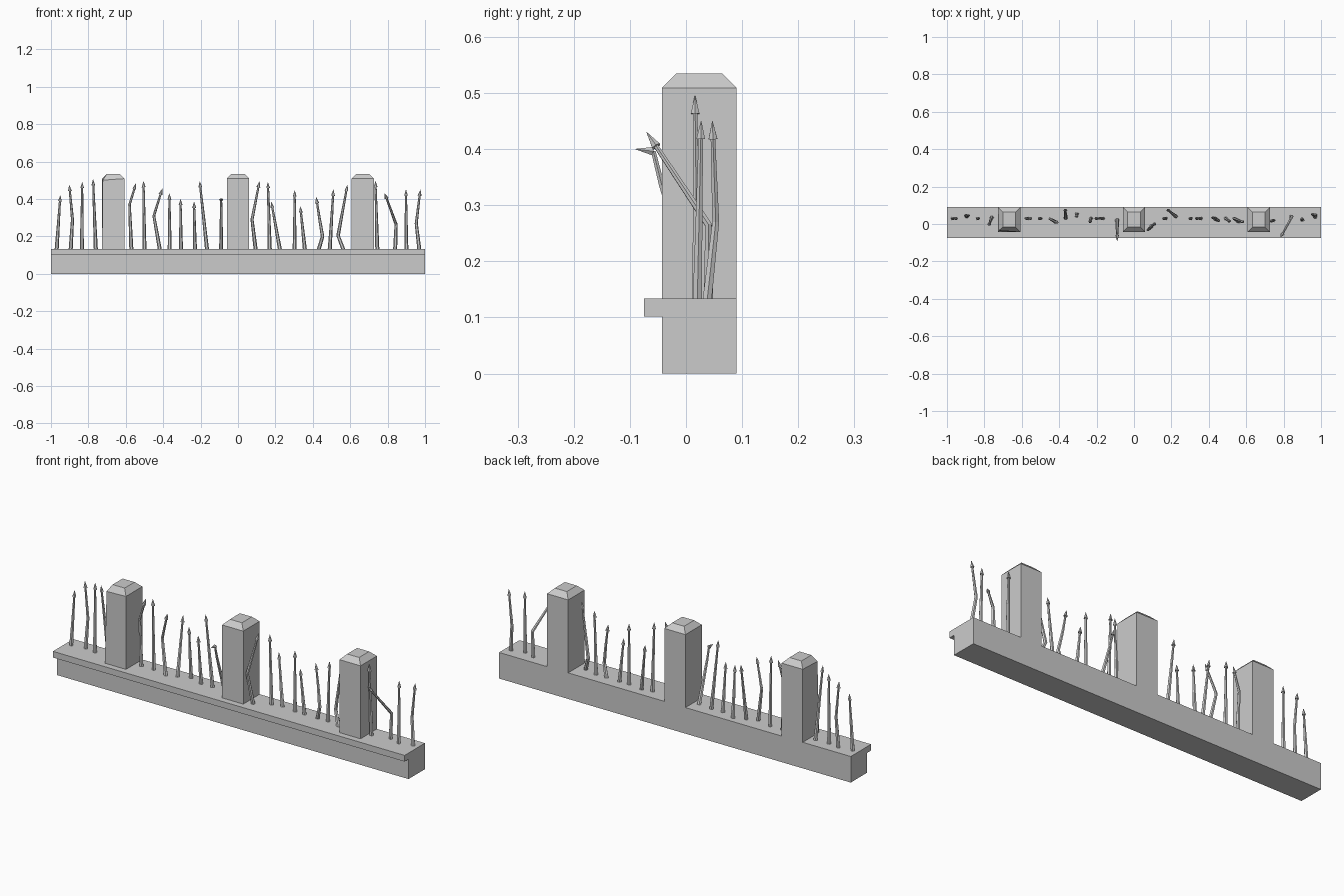
import bpy, bmesh
from mathutils import Vector
from math import cos, sin, pi

if "Cube" in bpy.data.objects:
    bpy.data.objects.remove(bpy.data.objects["Cube"])


def make_object(name, bm):
    bmesh.ops.recalc_face_normals(bm, faces=bm.faces)
    mesh = bpy.data.meshes.new(name)
    bm.to_mesh(mesh)
    bm.free()
    obj = bpy.data.objects.new(name, mesh)
    bpy.context.collection.objects.link(obj)
    return obj


def loft(bm, rings):
    """Bridge equal-sized rings of points into a closed solid."""
    loops = [[bm.verts.new(p) for p in ring] for ring in rings]
    n = len(loops[0])
    for a, b in zip(loops, loops[1:]):
        for i in range(n):
            j = (i + 1) % n
            bm.faces.new((a[i], a[j], b[j], b[i]))
    bm.faces.new(loops[0])
    bm.faces.new(loops[-1])


FRONT, BACK, LEDGE = -0.043, 0.09, 0.134

# base wall with an overhanging front ledge
profile = [(BACK, 0), (BACK, LEDGE), (-0.075, LEDGE), (-0.075, 0.102), (FRONT, 0.102), (FRONT, 0)]
bm = bmesh.new()
loft(bm, [[(x, y, z) for y, z in profile] for x in (-1, 1)])
make_object("base_wall", bm)


# pillars with chamfered caps
def rect(cx, z, inset=0):
    w, f, b = 0.06 - inset, FRONT + inset, BACK - inset
    return [Vector((cx - w, f, z)), Vector((cx + w, f, z)), Vector((cx + w, b, z)), Vector((cx - w, b, z))]


for label, cx in (("left", -0.667), ("middle", 0), ("right", 0.667)):
    rings = [rect(cx, LEDGE), rect(cx, 0.509), rect(cx, 0.535, 0.026)]
    if label == "left":  # worn front corner
        rings[1][0] += Vector((0.004, 0.008, -0.008))
    bm = bmesh.new()
    loft(bm, rings)
    make_object(label + "_pillar", bm)


# spikes: tapered six-sided shaft through the points, then an arrow-like head
def spike(name, points, head_dir=None):
    pts = [Vector(p) for p in points]
    tip = pts[-1]
    d = Vector(head_dir).normalized() if head_dir else (tip - pts[-2]).normalized()
    neck = tip - d * 0.032
    path = pts[:-1] + [neck]

    def ring(center, axis, radius):
        q = Vector((0, 0, 1)).rotation_difference(axis)
        return [center + q @ Vector((radius * cos(i * pi / 3), radius * 0.85 * sin(i * pi / 3), 0))
                for i in range(6)]

    shaft = []
    z0, z1 = path[0].z, max(path[-1].z, path[0].z + 0.01)
    for i, p in enumerate(path):
        axis = (path[min(i + 1, len(path) - 1)] - path[max(i - 1, 0)]).normalized()
        if i == 0:
            axis = Vector((0, 0, 1))
        shaft.append(ring(p, axis, 0.011 - 0.0055 * (p.z - z0) / (z1 - z0)))
    bm = bmesh.new()
    loft(bm, shaft)
    loft(bm, [ring(neck, d, 0.0105), ring(tip, d, 0.0006)])
    make_object(name, bm)


Z = 0.125
spikes = [
    [(-.97, .03, Z), (-.95, .03, .42)],
    [(-.895, .04, Z), (-.885, .045, .29), (-.902, .045, .475)],
    [(-.835, .03, Z), (-.833, .03, .49)],
    [(-.76, .035, Z), (-.775, -.005, .505)],
    [(-.57, .03, Z), (-.58, .03, .37), (-.545, .03, .485)],
    [(-.50, .03, Z), (-.505, .03, .495)],
    [(-.417, .01, Z), (-.45, .028, .31), (-.405, .005, .455)],
    [(-.365, .03, Z), (-.367, .078, .43)],
    [(-.305, .055, Z), (-.307, .04, .40)],
    [(-.23, .03, Z), (-.235, .012, .385)],
    [(-.165, .03, Z), (-.205, .03, .495)],
    [(.095, -.01, Z), (.075, -.032, .29), (.115, .005, .495)],
    [(.17, .03, Z), (.16, .03, .49)],
    [(.225, .04, Z), (.178, .078, .385)],
    [(.303, .03, Z), (.303, .03, .445)],
    [(.358, .03, Z), (.333, .03, .36)],
    [(.43, .03, Z), (.452, .018, .20), (.435, .03, .30), (.418, .035, .41)],
    [(.49, .03, Z), (.51, .015, .45)],
    [(.565, .01, Z), (.535, .03, .205), (.585, .01, .475)],
    [(.745, .02, Z), (.735, .016, .495)],
    [(.84, .04, Z), (.845, .04, .265), (.785, -.07, .43)],
    [(.90, .02, Z), (.898, .027, .45)],
    [(.97, .037, Z), (.953, .053, .27), (.975, .047, .45)],
]
for i, pts in enumerate(spikes):
    spike("spike_%02d" % (i + 1), pts)

# spike with its head bent forward
spike("bent_head_spike", [(-.09, .025, Z), (-.09, -.043, .335), (-.09, -.09, .40)], (0, -1, .12))
